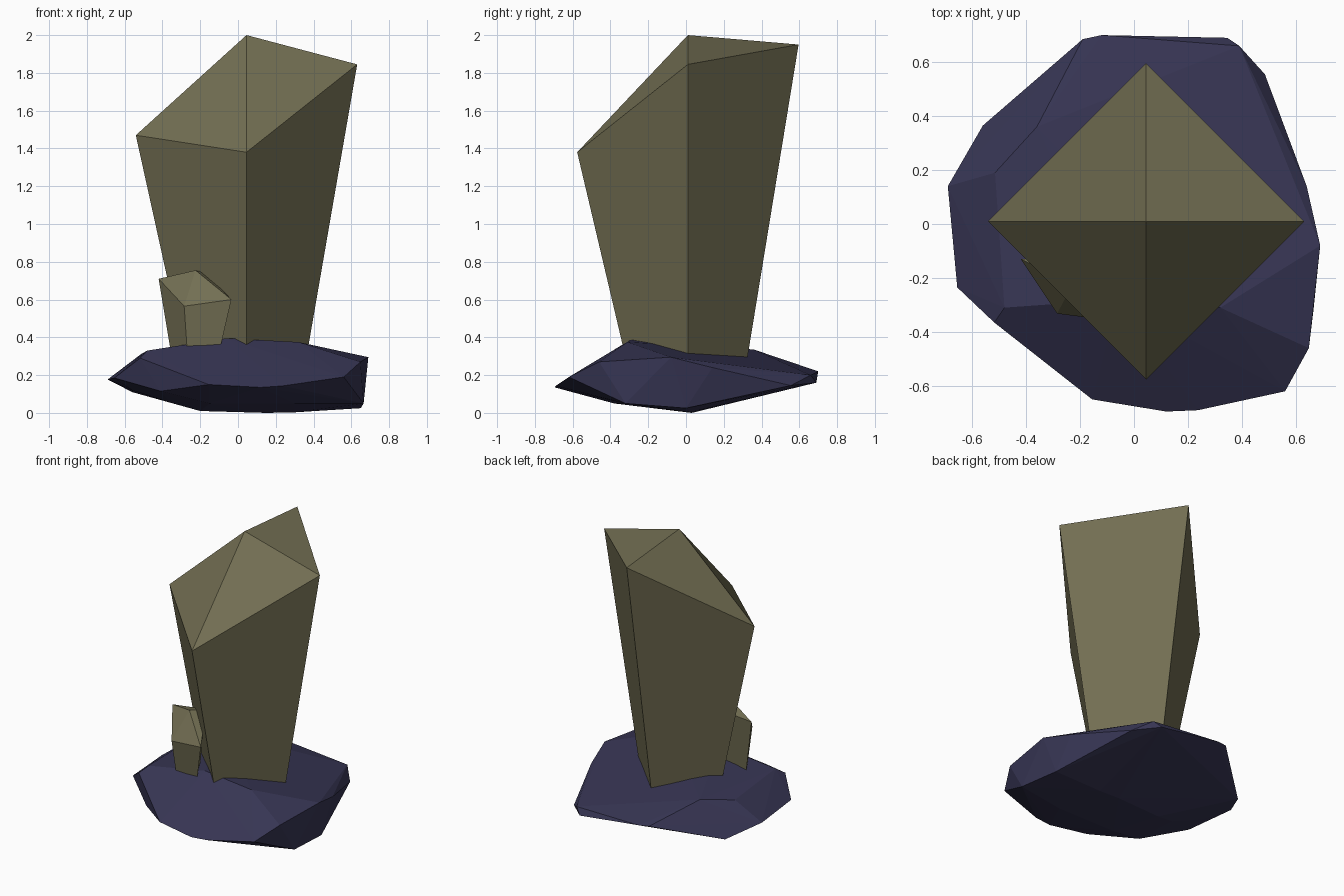
import bpy, bmesh

if "Cube" in bpy.data.objects:
    bpy.data.objects.remove(bpy.data.objects["Cube"])


def material(name, rgb):
    m = bpy.data.materials.new(name)
    m.diffuse_color = (*rgb, 1)
    m.use_nodes = True
    m.node_tree.nodes["Principled BSDF"].inputs["Base Color"].default_value = m.diffuse_color
    return m


def make_object(name, bm, mat):
    bmesh.ops.recalc_face_normals(bm, faces=bm.faces[:])
    me = bpy.data.meshes.new(name)
    bm.to_mesh(me)
    bm.free()
    me.materials.append(mat)
    ob = bpy.data.objects.new(name, me)
    bpy.context.collection.objects.link(ob)
    return ob


def crystal(name, base, rim, apex, mat):
    """Tapered shaft between two rings, closed by a fan of facets."""
    bm = bmesh.new()
    lo = [bm.verts.new(p) for p in base]
    hi = [bm.verts.new(p) for p in rim]
    tip = bm.verts.new(apex)
    n = len(lo)
    for i in range(n):
        j = (i + 1) % n
        bm.faces.new((lo[i], lo[j], hi[j], hi[i]))
        bm.faces.new((hi[i], hi[j], tip))
    bm.faces.new(lo[::-1])
    return make_object(name, bm, mat)


olive = material("olive crystal", (0.170, 0.158, 0.086))
slate = material("dark violet stone", (0.038, 0.036, 0.088))

# Base rock: faceted hull of rim, top and underside points
rim = [(-.69, .14, .177), (-.56, .365, .11), (-.19, .685, .225),
       (-.12, .70, .22), (.345, .69, .16), (.39, .66, .20),
       (.485, .555, .145), (.64, .14, .24), (.69, -.08, .295),
       (.648, -.46, .27), (.56, -.62, .19), (.237, -.69, .143),
       (.12, -.695, .135), (-.155, -.65, .15), (-.41, -.435, .115),
       (-.518, -.365, .29), (-.655, -.235, .185)]
top = [(-.48, -.31, .33), (-.28, -.29, .36), (-.06, -.28, .395),
       (.32, -.31, .375), (-.36, .36, .335), (-.515, .19, .31)]
under = [(-.56, 0, .12), (-.36, -.05, .055), (-.2, 0, .01),
         (.15, .03, 0), (.3, .02, .003), (.65, 0, .025),
         (.665, -.32, .05), (.3, -.38, .05), (-.15, -.38, .05)]
bm = bmesh.new()
for p in rim + top + under:
    bm.verts.new(p)
res = bmesh.ops.convex_hull(bm, input=bm.verts[:])
loose = [v for v in bm.verts if not v.link_faces]
bmesh.ops.delete(bm, geom=loose, context='VERTS')
make_object("base_rock", bm, slate)

# Large four-sided crystal with a slanted tip
cx, cy, r, R = .045, .01, .282, .586
dirs = [(-1, 0), (0, -1), (1, 0), (0, 1)]
heights = [1.47, 1.38, 1.845, 1.95]
crystal("large_crystal",
        [(cx + r * dx, cy + r * dy, .09) for dx, dy in dirs],
        [(cx + R * dx, cy + R * dy, h) for (dx, dy), h in zip(dirs, heights)],
        (cx, cy, 2.0), olive)

# Small leaning crystal at the front left
crystal("small_crystal",
        [(-.335, -.17, .2), (-.26, -.29, .2), (-.127, -.296, .2), (-.19, -.18, .2)],
        [(-.42, -.13, .71), (-.285, -.332, .565), (-.035, -.365, .6), (-.165, -.12, .74)],
        (-.225, -.22, .755), olive)
